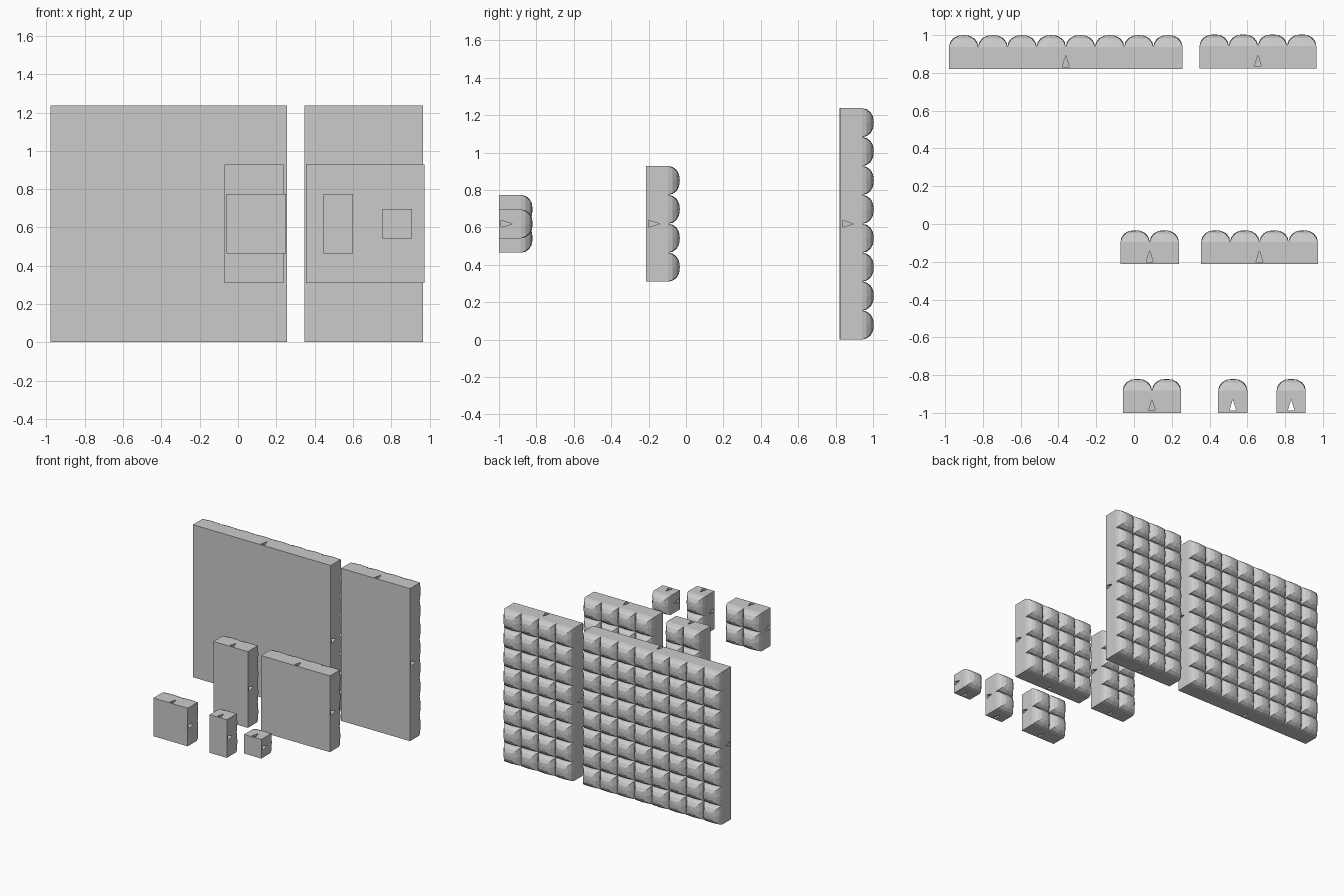
import bpy, bmesh, math

if "Cube" in bpy.data.objects:
    bpy.data.objects.remove(bpy.data.objects["Cube"])

CELL = 0.1545     # size of one pillow cell
BODY = 0.118      # slab thickness below the pillows
MID_Z = 0.619
# ring radius (fraction of half cell), height, corner pull-in
RINGS = [(1.0, 0.0, 1.0), (0.93, 0.024, 0.95), (0.74, 0.044, 0.89),
         (0.42, 0.058, 0.83)]
PEAK = 0.062


def make_prism_cutter(name, cx, cy, axis, spans):
    # triangular slot running along x or z, pointing toward +y
    bm = bmesh.new()
    tri = [(-0.018, 0.012), (0.018, 0.012), (0.0, 0.072)]
    for a, b in spans:
        ends = []
        for t in (a, b):
            ring = []
            for w, d in tri:
                co = (cx + w, cy + d, MID_Z + t) if axis == 'z' else (cx + t, cy + d, MID_Z + w)
                ring.append(bm.verts.new(co))
            ends.append(ring)
        bm.faces.new(ends[0])
        bm.faces.new(ends[1])
        for i in range(3):
            j = (i + 1) % 3
            bm.faces.new((ends[0][i], ends[0][j], ends[1][j], ends[1][i]))
    bmesh.ops.recalc_face_normals(bm, faces=bm.faces)
    me = bpy.data.meshes.new(name)
    bm.to_mesh(me)
    bm.free()
    ob = bpy.data.objects.new(name, me)
    bpy.context.collection.objects.link(ob)
    ob.hide_render = True
    return ob


def make_panel(name, cx, front, nx, nz):
    bm = bmesh.new()
    w, h = nx * CELL, nz * CELL
    base = front + BODY
    dirs = [(-1, -1), (0, -1), (1, -1), (1, 0), (1, 1), (0, 1), (-1, 1), (-1, 0)]
    # faceted pillows on the back
    for i in range(nx):
        for k in range(nz):
            px = cx - w / 2 + (i + 0.5) * CELL
            pz = MID_Z - h / 2 + (k + 0.5) * CELL
            prev = None
            for r, up, pull in RINGS:
                ring = []
                for dx, dz in dirs:
                    s = r * CELL / 2 * (pull if dx and dz else 1)
                    ring.append(bm.verts.new((px + dx * s, base + up, pz + dz * s)))
                if prev:
                    for n in range(8):
                        m = (n + 1) % 8
                        bm.faces.new((prev[n], prev[m], ring[m], ring[n]))
                prev = ring
            top = bm.verts.new((px, base + PEAK, pz))
            for n in range(8):
                bm.faces.new((prev[n], prev[(n + 1) % 8], top))
    bmesh.ops.remove_doubles(bm, verts=bm.verts, dist=0.0005)
    # slab sides and flat front
    rim = [e for e in bm.edges if e.is_boundary]
    ext = bmesh.ops.extrude_edge_only(bm, edges=rim)['geom']
    for v in ext:
        if isinstance(v, bmesh.types.BMVert):
            v.co.y = front
    front_edges = [e for e in ext if isinstance(e, bmesh.types.BMEdge) and e.is_boundary]
    bmesh.ops.contextual_create(bm, geom=front_edges)
    bmesh.ops.dissolve_limit(bm, angle_limit=0.001, verts=bm.verts, edges=bm.edges)
    bmesh.ops.recalc_face_normals(bm, faces=bm.faces)
    me = bpy.data.meshes.new(name)
    bm.to_mesh(me)
    bm.free()
    ob = bpy.data.objects.new(name, me)
    bpy.context.collection.objects.link(ob)
    # connector slots in the middle of each edge
    for axis, size in (('z', h), ('x', w)):
        e = size / 2
        spans = [(-e - 0.02, e + 0.02)] if nx == 1 else [(-e - 0.02, -e + 0.08), (e - 0.08, e + 0.02)]
        cutter = make_prism_cutter(name + "_slot_cutter", cx, front, axis, spans)
        mod = ob.modifiers.new("slots", 'BOOLEAN')
        mod.operation = 'DIFFERENCE'
        mod.solver = 'EXACT'
        mod.object = cutter
        bpy.context.view_layer.objects.active = ob
        bpy.ops.object.modifier_apply(modifier=mod.name)
        bpy.data.objects.remove(cutter)
    return ob


# panels: name, centre x, front y, columns, rows
for args in [("panel_8x8", -0.361, 0.82, 8, 8),
             ("panel_4x8", 0.656, 0.824, 4, 8),
             ("panel_2x4", 0.083, -0.213, 2, 4),
             ("panel_4x4", 0.664, -0.213, 4, 4),
             ("panel_2x2", 0.095, -1.0, 2, 2),
             ("panel_1x2", 0.523, -1.0, 1, 2),
             ("panel_1x1", 0.832, -1.0, 1, 1)]:
    make_panel(*args)
